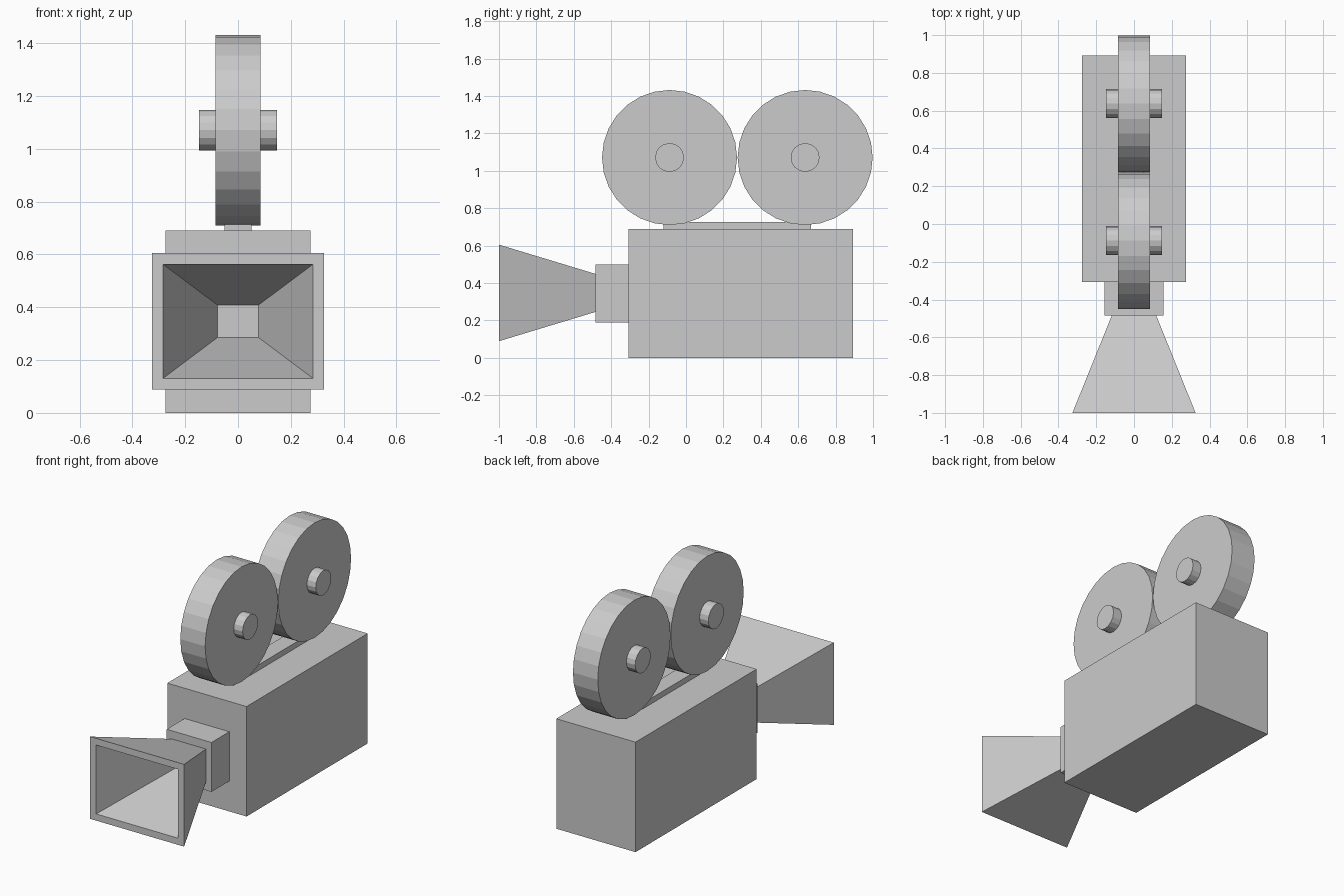
import bpy, bmesh, math
from mathutils import Matrix

if "Cube" in bpy.data.objects:
    bpy.data.objects.remove(bpy.data.objects["Cube"])

grey = bpy.data.materials.new("plain grey")
grey.diffuse_color = (0.6, 0.6, 0.6, 1)
grey.use_nodes = True
grey.node_tree.nodes["Principled BSDF"].inputs["Base Color"].default_value = grey.diffuse_color


def finish(bm, name):
    bmesh.ops.recalc_face_normals(bm, faces=bm.faces)
    mesh = bpy.data.meshes.new(name)
    bm.to_mesh(mesh)
    bm.free()
    mesh.materials.append(grey)
    obj = bpy.data.objects.new(name, mesh)
    bpy.context.collection.objects.link(obj)
    return obj


def box(name, half_x, y0, y1, z0, z1):
    bm = bmesh.new()
    m = (Matrix.Translation((0, (y0 + y1) / 2, (z0 + z1) / 2))
         @ Matrix.Diagonal((2 * half_x, y1 - y0, z1 - z0, 1)))
    bmesh.ops.create_cube(bm, size=1, matrix=m)
    return finish(bm, name)


def disc(name, radius, half_x, y, z, sides):
    bm = bmesh.new()
    m = Matrix.Translation((0, y, z)) @ Matrix.Rotation(math.pi / 2, 4, 'Y')
    bmesh.ops.create_cone(bm, cap_ends=True, segments=sides, radius1=radius,
                          radius2=radius, depth=2 * half_x, matrix=m)
    return finish(bm, name)


# Camera body, lens block and the rail under the reels
box("body", 0.275, -0.308, 0.893, 0, 0.69)
box("lens_block", 0.155, -0.485, -0.308, 0.19, 0.50)
box("reel_rail", 0.052, -0.12, 0.668, 0.69, 0.725)

# Film reels with their axles
for label, y in (("front", -0.088), ("rear", 0.637)):
    disc(label + "_reel", 0.361, 0.086, y, 1.071, 28)
    disc(label + "_axle", 0.077, 0.147, y, 1.071, 16)

# Hollow flared lens hood: four rectangular rings joined in a closed loop
bm = bmesh.new()
rings = []
for y, hx, hz in ((-1.0, 0.326, 0.258), (-0.485, 0.118, 0.102),
                  (-0.485, 0.077, 0.061), (-1.0, 0.284, 0.216)):
    rings.append([bm.verts.new((sx * hx, y, 0.347 + sz * hz))
                  for sx, sz in ((-1, -1), (1, -1), (1, 1), (-1, 1))])
for i in range(4):
    a, b = rings[i], rings[(i + 1) % 4]
    for j in range(4):
        k = (j + 1) % 4
        bm.faces.new((a[j], a[k], b[k], b[j]))
finish(bm, "lens_hood")
